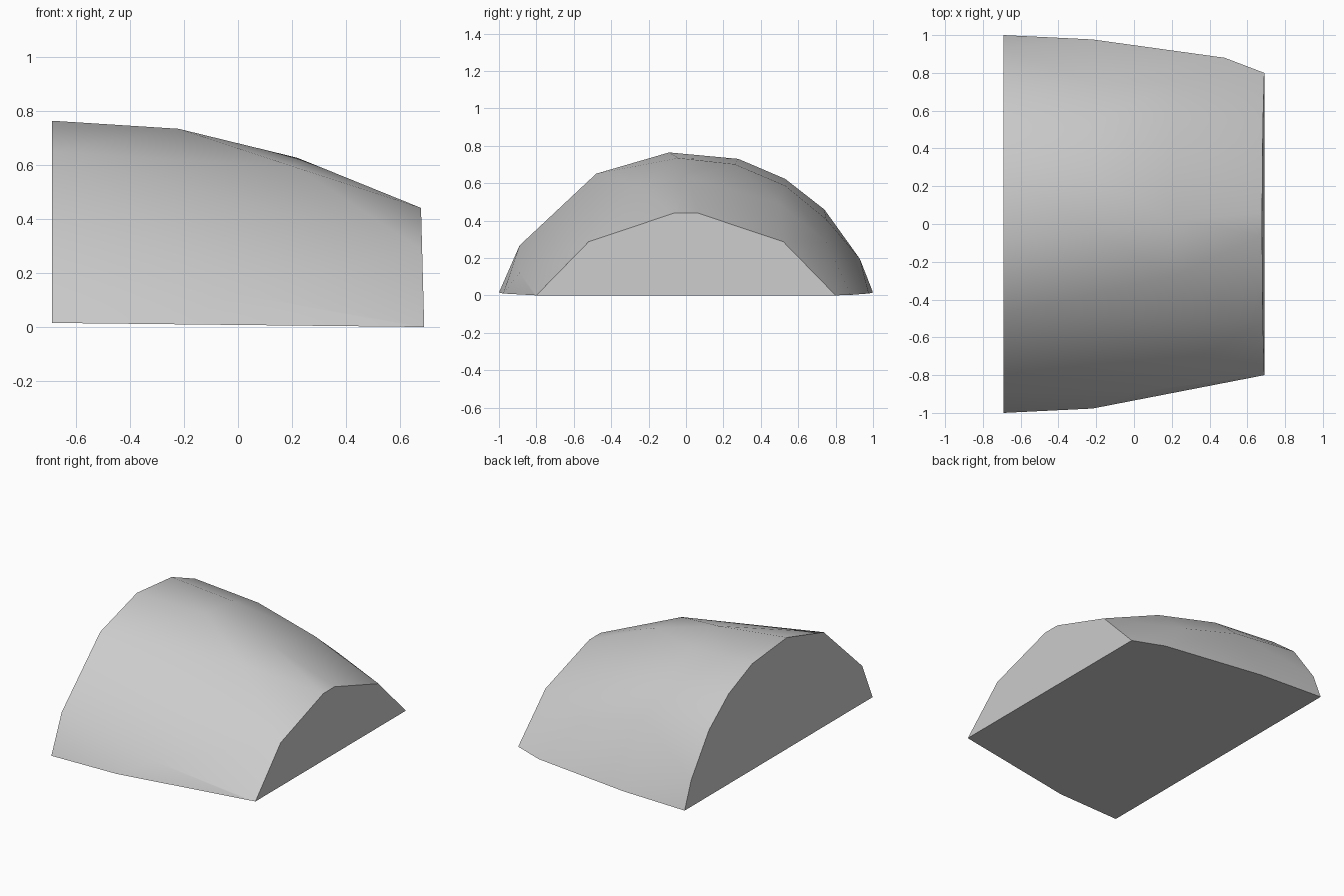
import bpy
import bmesh
import math
from math import sqrt

cube = bpy.data.objects.get("Cube")
if cube:
    bpy.data.objects.remove(cube, do_unlink=True)

grey = bpy.data.materials.new("plain_grey")
grey.use_nodes = True
colour = (0.6, 0.6, 0.6, 1)
grey.diffuse_color = colour
grey.node_tree.nodes["Principled BSDF"].inputs["Base Color"].default_value = colour


def base_height(x):
    """Slightly tilted underside."""
    return 0.015 * (0.69 - x) / 1.38


def arc_section(x, half_width, height, ys, top_lean=0.0):
    """Points on a circular arch across y, with the given width and height."""
    z0 = base_height(x)
    rise = height - z0
    radius = (half_width ** 2 + rise ** 2) / (2 * rise)
    points = []
    for y in ys:
        z = height - radius + sqrt(radius ** 2 - y ** 2)
        points.append((x - top_lean * (z - z0) / rise, y, z))
    return points


# Arched cross-sections from the tall end to the low end
points = arc_section(-0.69, 1.0, 0.768, [-1, -0.89, -0.48, -0.09, 0.28, 0.53, 0.74, 0.93, 1])
points += arc_section(-0.22, 0.977, 0.735, [-0.977, -0.04, 0.26, 0.53, 0.75, 0.977])
points += arc_section(0.0, 0.935, 0.685, [-0.89])
points += arc_section(0.22, 0.92, 0.627, [-0.27, 0.02, 0.5, 0.75])
points += arc_section(0.48, 0.88, 0.53, [0.88])
points += arc_section(0.64, 0.81, 0.45, [-0.81])
points += arc_section(0.69, 0.8, 0.443, [-0.8, -0.52, -0.06, 0.06, 0.52, 0.8], 0.012)

# Wrap the sections in a closed convex shell
bm = bmesh.new()
for p in points:
    bm.verts.new(p)
hull = bmesh.ops.convex_hull(bm, input=bm.verts)
spare = {g for g in hull["geom_interior"] + hull["geom_unused"]
         if isinstance(g, bmesh.types.BMVert)}
bmesh.ops.delete(bm, geom=list(spare), context="VERTS")
bmesh.ops.dissolve_limit(bm, angle_limit=math.radians(0.5),
                         verts=bm.verts, edges=bm.edges)
bmesh.ops.recalc_face_normals(bm, faces=bm.faces)

mesh = bpy.data.meshes.new("dome_shell")
bm.to_mesh(mesh)
bm.free()
mesh.materials.append(grey)
shell = bpy.data.objects.new("dome_shell", mesh)
bpy.context.collection.objects.link(shell)

# Smooth dome, crisp rims on the flat ends and base
bpy.ops.object.select_all(action="DESELECT")
shell.select_set(True)
bpy.context.view_layer.objects.active = shell
bpy.ops.object.shade_smooth_by_angle(angle=math.radians(35))
